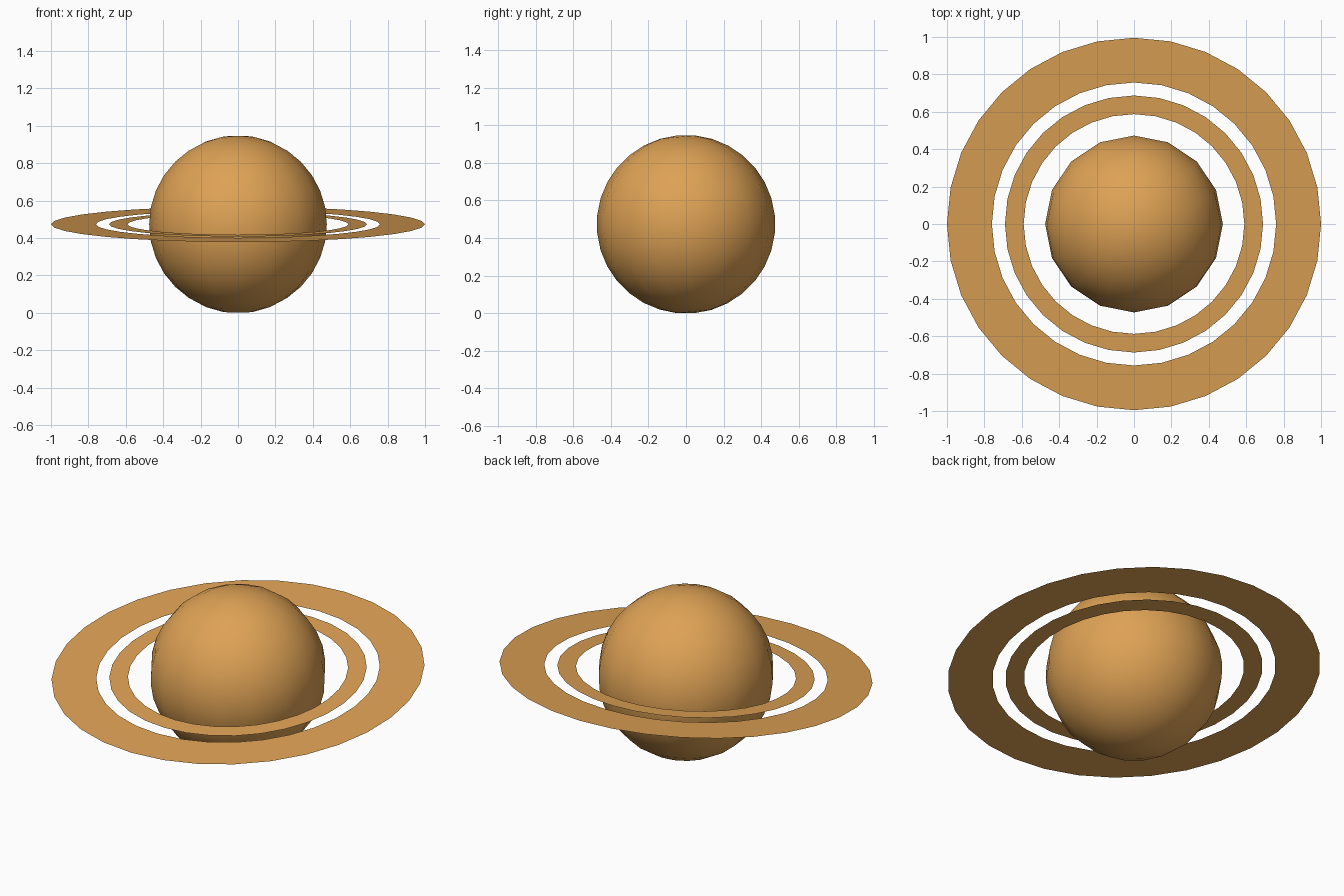
import bpy, bmesh, math

if "Cube" in bpy.data.objects:
    bpy.data.objects.remove(bpy.data.objects["Cube"])

TILT = math.asin(0.095)   # front of the rings dips down
R = 0.475
CENTRE = (0, 0, 0.473)

mat = bpy.data.materials.new("sandy_orange")
mat.diffuse_color = (0.73, 0.36, 0.09, 1)
mat.use_nodes = True
mat.node_tree.nodes["Principled BSDF"].inputs["Base Color"].default_value = mat.diffuse_color


def add_object(name, bm, smooth=False):
    mesh = bpy.data.meshes.new(name)
    bm.to_mesh(mesh)
    bm.free()
    for p in mesh.polygons:
        p.use_smooth = smooth
    mesh.materials.append(mat)
    ob = bpy.data.objects.new(name, mesh)
    bpy.context.collection.objects.link(ob)
    ob.location = CENTRE
    ob.rotation_euler.x = TILT
    return ob


def flat_ring(name, inner, outer, n=32):
    bm = bmesh.new()
    loops = [[bm.verts.new((r * math.cos(2 * math.pi * i / n),
                            r * math.sin(2 * math.pi * i / n), 0))
              for i in range(n)] for r in (inner, outer)]
    a, b = loops
    for i in range(n):
        j = (i + 1) % n
        bm.faces.new((a[i], b[i], b[j], a[j]))
    return add_object(name, bm)


# Planet body
bm = bmesh.new()
bmesh.ops.create_uvsphere(bm, u_segments=16, v_segments=16, radius=R)
add_object("planet", bm, smooth=True)

# Paper-thin rings
flat_ring("inner_ring", 0.59, 0.69)
flat_ring("outer_ring", 0.76, 1.0)
